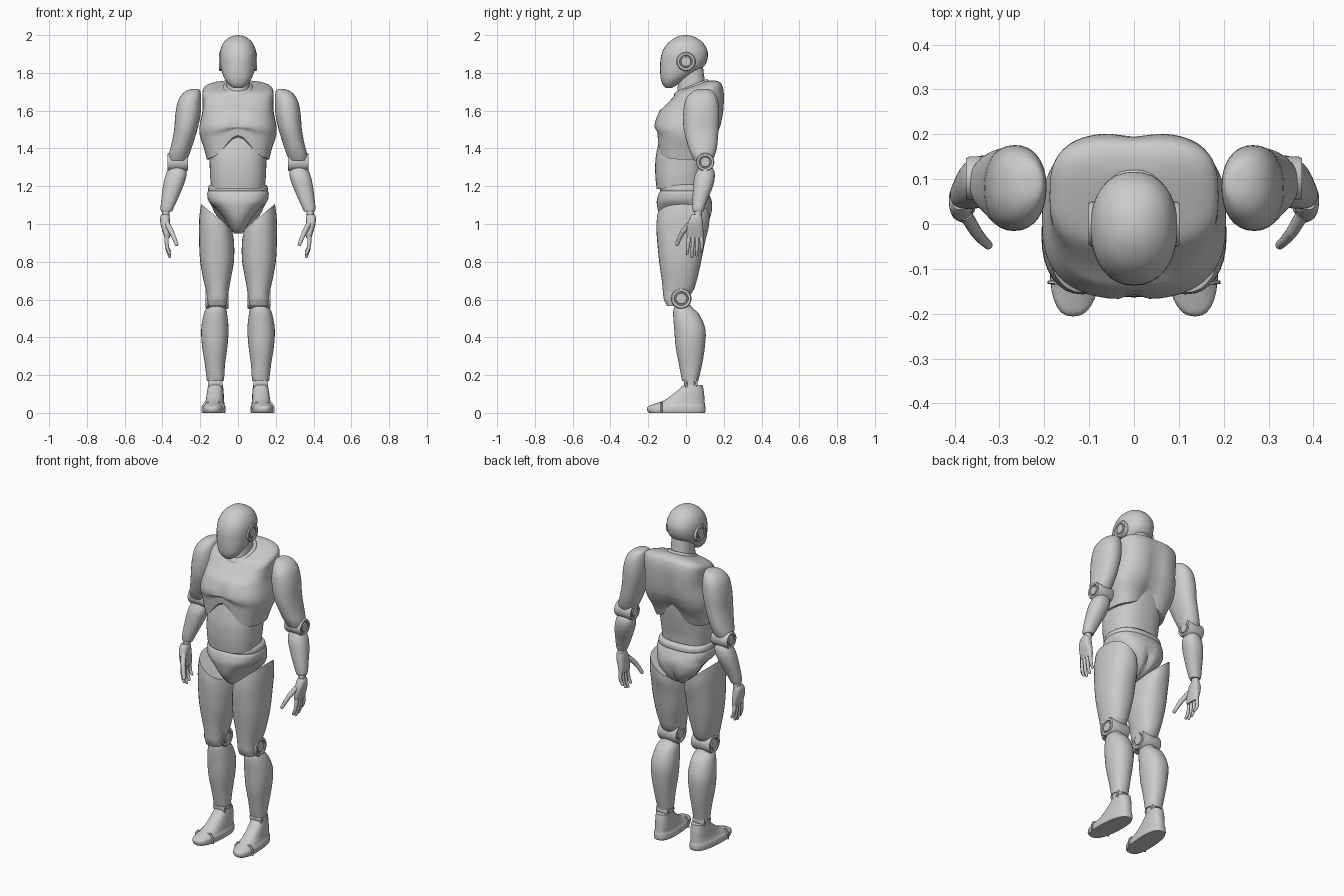
import bpy, bmesh
from math import cos, sin, pi, exp, radians, copysign
from mathutils import Vector, Matrix


def clamp(v):
    return max(0.0, min(1.0, v))


def finish(name, bm, mirror=False):
    bmesh.ops.recalc_face_normals(bm, faces=bm.faces[:])
    me = bpy.data.meshes.new(name)
    bm.to_mesh(me)
    bm.free()
    ob = bpy.data.objects.new(name, me)
    bpy.context.collection.objects.link(ob)
    if mirror:
        ob.modifiers.new("mirror", 'MIRROR')
    return ob


def smooth_rows(rows, steps):
    """Catmull-Rom interpolation between cross-sections."""
    out = []
    for i in range(len(rows) - 1):
        a, b, c, d = (rows[max(0, min(len(rows) - 1, i + k))] for k in (-1, 0, 1, 2))
        for s in range(steps):
            t = s / steps
            out.append([0.5 * (2 * q + (r - p) * t + (2 * p - 5 * q + 4 * r - u) * t * t
                               + (3 * q - p - 3 * r + u) * t ** 3)
                        for p, q, r, u in zip(a, b, c, d)])
    return out + [list(rows[-1])]


def skin(bm, rings):
    n = len(rings[0])
    for a, b in zip(rings, rings[1:]):
        for i in range(n):
            j = (i + 1) % n
            bm.faces.new((a[i], a[j], b[j], b[i]))
    for ring in (rings[0], rings[-1]):
        mid = bm.verts.new(sum((v.co for v in ring), Vector()) / n)
        for i in range(n):
            bm.faces.new((ring[i], ring[(i + 1) % n], mid))


def loft(name, rows, front=2.2, back=2.2, seg=32, steps=3, warp=None, mirror=False):
    """Rows are (z, x0, x1, y0, y1); front/back set how boxy each half is."""
    bm = bmesh.new()
    rings = []
    for z, x0, x1, y0, y1 in smooth_rows(rows, steps):
        ring = []
        for i in range(seg):
            a = 2 * pi * i / seg
            c, s = cos(a), sin(a)
            e = 2 / (back if s > 0 else front)
            p = Vector(((x0 + x1) / 2 + (x1 - x0) / 2 * copysign(abs(c) ** e, c),
                        (y0 + y1) / 2 + (y1 - y0) / 2 * copysign(abs(s) ** e, s), z))
            ring.append(bm.verts.new(warp(p) if warp else p))
        rings.append(ring)
    skin(bm, rings)
    return finish(name, bm, mirror)


def centred(rows):
    return [(z, -h, h, y0, y1) for z, h, y0, y1 in rows]


def joint(name, y, z, r, x0, x1):
    """Pivot drum lying along x, with a grooved hub on each end."""
    bm = bmesh.new()
    g = 0.12 * r
    half = [(0.5 * r, 0), (0.55 * r, g), (0.65 * r, g), (0.7 * r, 0), (0.93 * r, 0), (r, g)]
    prof = [(q, x0 + d) for q, d in half] + [(q, x1 - d) for q, d in reversed(half)]
    skin(bm, [[bm.verts.new((x, y + q * cos(2 * pi * i / 28), z + q * sin(2 * pi * i / 28)))
               for i in range(28)] for q, x in prof])
    return finish(name, bm, True)


def digit(name, pts, r):
    """Finger of tapering segments with round knuckles."""
    bm = bmesh.new()
    pts = [Vector(p) for p in pts]
    for i, (a, b) in enumerate(zip(pts, pts[1:])):
        r0, r1 = r * (1 - 0.12 * i), r * (0.9 - 0.12 * i)
        m = Matrix.Translation((a + b) / 2) @ (b - a).to_track_quat('Z', 'Y').to_matrix().to_4x4()
        bmesh.ops.create_cone(bm, cap_ends=True, segments=12, radius1=r0, radius2=r1,
                              depth=(b - a).length, matrix=m)
        bmesh.ops.create_uvsphere(bm, u_segments=12, v_segments=8, radius=r1,
                                  matrix=Matrix.Translation(b))
    return finish(name, bm, True)


# Head, ears and neck
loft("head", centred([
    (1.72, .025, -.108, -.075), (1.74, .05, -.125, -.04), (1.77, .072, -.134, .005),
    (1.81, .087, -.137, .065), (1.84, .093, -.137, .1), (1.88, .097, -.134, .115),
    (1.92, .094, -.122, .113), (1.96, .077, -.094, .09), (1.985, .05, -.06, .056),
    (1.996, .026, -.033, .03), (2.0, .004, -.01, .006)]))
joint("ear_disc", 0, 1.86, .05, .06, .101)
loft("neck", centred([(1.64, .065, -.05, .12), (1.72, .062, -.045, .105), (1.83, .058, -.03, .09)]))


def tilt_collar(p):
    p.z += .4 * (p.y - .03)
    return p


loft("neck_collar", centred([(1.7, .083, -.065, .125), (1.725, .079, -.062, .12),
                             (1.735, .068, -.052, .11)]), warp=tilt_collar)


# Chest shell with arched lower rim, breastbone cleft and spine groove
def shape_chest(p):
    x, y, z = p
    top, low = clamp((z - 1.6) / .13), clamp((1.52 - z) / .18)
    p.z += top * .35 * (y - .04) + low * (.13 if y < 0 else .06) * exp(-(x / .09) ** 2) * clamp(abs(y) / .08)
    if y < 0:
        p.y += .014 * exp(-(x / .02) ** 2) * exp(-((z - 1.53) / .05) ** 2)
    else:
        p.y -= .016 * exp(-(x / .04) ** 2) * (1 - top)
    return p


loft("chest", centred([
    (1.34, .165, -.15, .115), (1.4, .18, -.152, .135), (1.46, .2, -.155, .163),
    (1.5, .205, -.167, .178), (1.54, .2, -.165, .19), (1.6, .188, -.14, .2),
    (1.66, .187, -.1, .203), (1.7, .185, -.07, .19), (1.72, .15, -.055, .16),
    (1.73, .08, -.045, .12)]), front=2.6, back=3.2, seg=64, steps=4, warp=shape_chest)

# Small hatch on the upper back
bm = bmesh.new()
bmesh.ops.create_cube(bm, size=1, matrix=Matrix.Translation((0, .172, 1.715)) @
                      Matrix.Rotation(radians(42), 4, 'X') @ Matrix.Diagonal((.1, .014, .05, 1)))
bmesh.ops.bevel(bm, geom=bm.edges[:], offset=.004, segments=2, affect='EDGES')
finish("back_hatch", bm)

# Abdomen
loft("abdomen", centred([
    (1.185, .143, -.155, .095), (1.25, .148, -.162, .1), (1.32, .15, -.163, .11),
    (1.38, .15, -.156, .12), (1.47, .13, -.135, .13)]), front=2.5, back=2.5, seg=48,
    warp=lambda p: Vector((p.x, p.y, p.z + .12 * (p.y + .15) * clamp((1.3 - p.z) / .1))))


# Pelvis cut like briefs, fuller at the back with a buttock cleft
def shape_pelvis(p):
    low = clamp((1.12 - p.z) / .08)
    if p.y > 0:
        p.x *= 1 + .6 * low * clamp(p.y / .08) * clamp((p.z - .94) / .08) * clamp((1.14 - p.z) / .04)
        p.y -= .018 * low * exp(-(p.x / .02) ** 2)
    return p


loft("pelvis", centred([
    (.95, .022, -.06, .05), (.98, .042, -.1, .1), (1.03, .072, -.135, .13),
    (1.08, .115, -.15, .14), (1.12, .155, -.155, .137), (1.16, .163, -.145, .12),
    (1.175, .158, -.135, .112)]), front=2.4, back=2.5, seg=48, warp=shape_pelvis)
loft("waist_band", centred([(1.165, .15, -.128, .105), (1.18, .158, -.137, .113),
                            (1.2, .155, -.133, .11), (1.208, .145, -.12, .1)]), front=2.4, back=2.5)


# Thighs with slanted tops
def slant_top(p):
    p.z += clamp((p.z - .86) / .18) * .85 * (p.x - .11)
    return p


loft("thigh", [
    (.565, .065, .155, -.1, -.05), (.6, .056, .163, -.117, -.005), (.64, .05, .168, -.122, .035),
    (.7, .04, .182, -.128, .057), (.8, .022, .2, -.142, .08), (.9, .02, .206, -.152, .1),
    (.98, .024, .205, -.157, .12), (1.035, .033, .195, -.153, .125)],
    front=2.3, back=2.3, warp=slant_top, mirror=True)

# Knees, shins and ankles
joint("knee_joint", -.025, .605, .054, .05, .172)
loft("shin", [
    (.17, .076, .165, -.02, .066), (.19, .073, .167, -.025, .07), (.26, .068, .176, -.038, .086),
    (.35, .056, .19, -.055, .1), (.44, .05, .195, -.062, .103), (.52, .057, .182, -.068, .072),
    (.555, .065, .168, -.064, .035), (.575, .075, .155, -.055, .02)], mirror=True)
joint("ankle_joint", .025, .158, .036, .083, .159)

# Feet with separate toe caps
foot = [(0, .07, .183, -.195, .1), (.012, .067, .186, -.205, .104), (.032, .068, .185, -.203, .103),
        (.045, .074, .178, -.175, .1), (.07, .077, .172, -.11, .098), (.11, .081, .168, -.055, .095),
        (.148, .085, .163, -.012, .088)]


def splay(p):
    p.x -= .06 * (p.y + .05)
    return p


loft("foot", foot, front=2.5, back=2.5, warp=splay, mirror=True)
loft("toe_strap", [(.0, .065, .188, -.135, -.125), (.035, .066, .187, -.135, -.125),
                   (.057, .08, .173, -.135, -.125)], front=6, back=6, warp=splay, mirror=True)

# Arms
loft("upper_arm", [
    (1.715, .215, .235, .075, .105), (1.71, .203, .262, .05, .13), (1.69, .197, .293, .02, .153),
    (1.65, .195, .318, -.005, .17), (1.58, .198, .332, -.015, .176), (1.5, .215, .338, -.012, .172),
    (1.42, .24, .353, .008, .166), (1.37, .257, .366, .026, .155), (1.335, .272, .366, .045, .14)],
    mirror=True)
joint("elbow_joint", .102, 1.328, .048, .266, .374)
loft("forearm", [
    (1.065, .35, .405, .038, .092), (1.08, .343, .41, .034, .097), (1.13, .32, .406, .034, .115),
    (1.2, .29, .397, .038, .143), (1.25, .274, .386, .045, .153), (1.285, .275, .372, .06, .148),
    (1.31, .29, .355, .075, .13)], mirror=True)
loft("wrist", [(1.03, .365, .403, .04, .085), (1.08, .36, .4, .045, .085)], mirror=True)

# Hands
loft("palm", [
    (.925, .36, .388, .008, .09), (.95, .358, .396, .003, .092), (1.0, .36, .41, .008, .09),
    (1.035, .362, .412, .022, .085), (1.05, .368, .405, .032, .078)], front=2.8, back=2.8, mirror=True)
for i, tip in enumerate((.835, .82, .828, .85)):
    y = .016 + .021 * i
    f = .9 - tip
    digit("finger_%d" % (i + 1), [(.378, y, .935), (.378, y - .004 + .003 * i, .9),
                                  (.373, y - .008 + .004 * i, .9 - .5 * f),
                                  (.362, y - .01 + .004 * i, tip + .008)], .0115)
digit("thumb", [(.375, .02, 1.0), (.352, -.018, .957), (.338, -.035, .925), (.325, -.047, .893)], .015)

# Smooth shading with crisp rims
bpy.ops.object.select_all(action='SELECT')
bpy.context.view_layer.objects.active = bpy.context.selected_objects[0]
bpy.ops.object.shade_smooth_by_angle(angle=radians(38))
